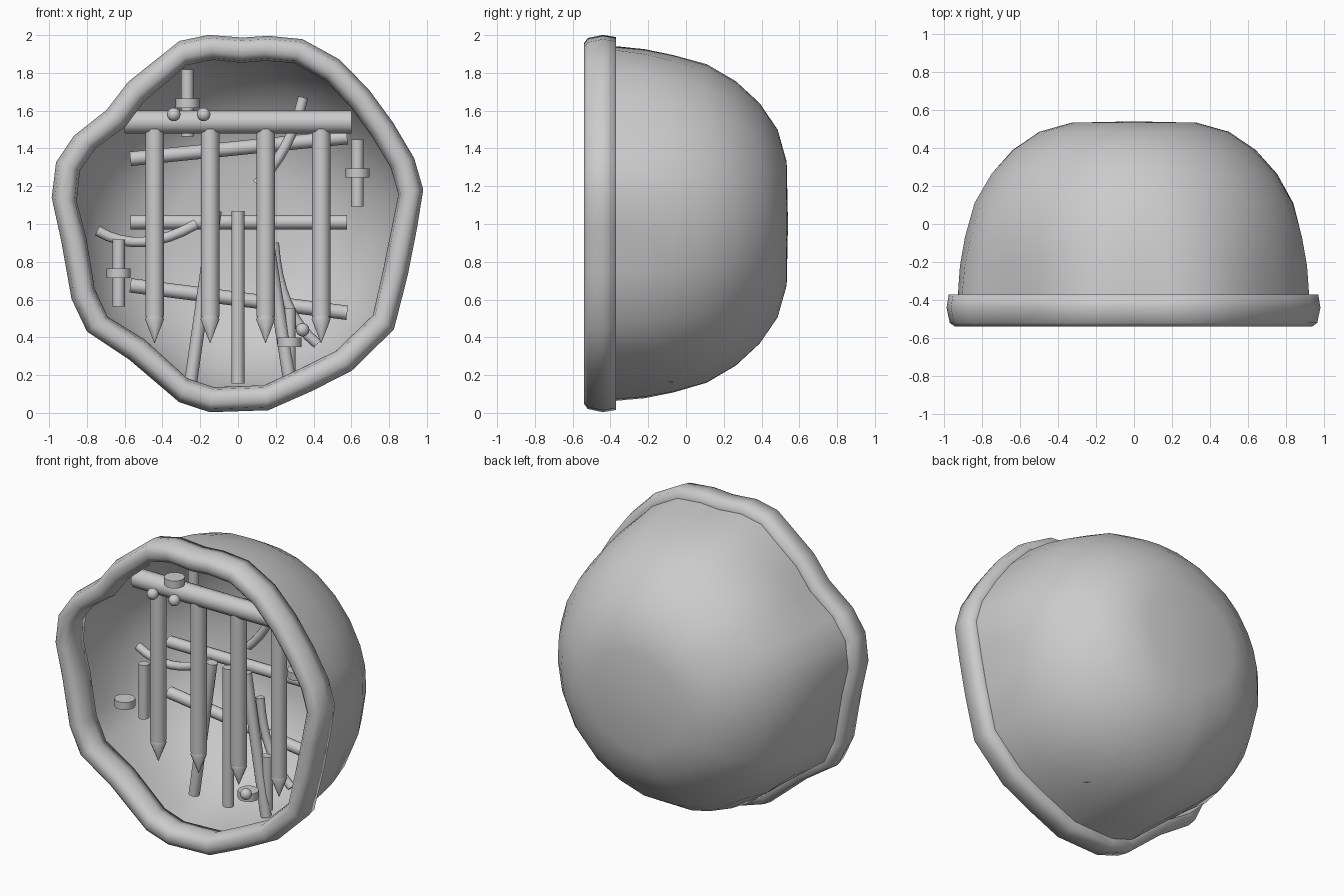
import bpy, bmesh, math
from mathutils import Vector

if "Cube" in bpy.data.objects:
    bpy.data.objects.remove(bpy.data.objects["Cube"])


def finish(name, bm, angle=50):
    bmesh.ops.recalc_face_normals(bm, faces=bm.faces[:])
    me = bpy.data.meshes.new(name)
    bm.to_mesh(me)
    bm.free()
    ob = bpy.data.objects.new(name, me)
    bpy.context.collection.objects.link(ob)
    bpy.ops.object.select_all(action='DESELECT')
    ob.select_set(True)
    bpy.context.view_layer.objects.active = ob
    bpy.ops.object.shade_smooth_by_angle(angle=math.radians(angle))
    return ob


def bridge(bm, a, b):
    n = len(a)
    for i in range(n):
        bm.faces.new((a[i], a[(i + 1) % n], b[(i + 1) % n], b[i]))


def tube(name, pts, radii, sides=10):
    """Capped round bar through the points; one radius or one per point."""
    pts = [Vector(p) for p in pts]
    if not isinstance(radii, (list, tuple)):
        radii = [radii] * len(pts)
    bm = bmesh.new()
    rings = []
    for i, p in enumerate(pts):
        d = (pts[min(i + 1, len(pts) - 1)] - pts[max(i - 1, 0)]).normalized()
        u = d.cross(Vector((0, 1, 0))).normalized()
        v = d.cross(u)
        rings.append([bm.verts.new(p + radii[i] * (u * math.cos(t) + v * math.sin(t)))
                      for t in (2 * math.pi * k / sides for k in range(sides))])
    for a, b in zip(rings, rings[1:]):
        bridge(bm, a, b)
    bm.faces.new(rings[0])
    bm.faces.new(rings[-1])
    return finish(name, bm)


def curve_points(a, b, c, n=8):
    """Smooth arc through three points."""
    a, b, c = Vector(a), Vector(b), Vector(c)
    m = 2 * b - (a + c) / 2
    return [a * (1 - t) ** 2 + m * 2 * t * (1 - t) + c * t * t
            for t in (i / n for i in range(n + 1))]


# Irregular opening outline (x, z), clockwise from the top
outline = [(-.145, 1.935), (.02, 1.92), (.15, 1.93), (.32, 1.915), (.50, 1.815), (.645, 1.665),
           (.765, 1.50), (.87, 1.325), (.915, 1.17), (.88, .975), (.835, .75), (.77, .48),
           (.56, .275), (.36, .175), (.15, .08), (-.14, .07), (-.29, .12), (-.535, .335),
           (-.745, .47), (-.82, .63), (-.87, .92), (-.92, 1.13), (-.90, 1.305),
           (-.81, 1.435), (-.645, 1.56), (-.54, 1.70), (-.29, 1.905)]
polar = [(math.hypot(x, z - 1), math.atan2(z - 1, x)) for x, z in outline]


def ring_verts(bm, radius_fn, y):
    return [bm.verts.new((radius_fn(r) * math.cos(a), y, 1 + radius_fn(r) * math.sin(a)))
            for r, a in polar]


# Thick rim around the opening
bm = bmesh.new()
section = [(.067, -.44), (.05, -.52), (.022, -.54), (-.025, -.54),
           (-.055, -.51), (-.067, -.44), (-.05, -.37), (.055, -.37)]
rings = [ring_verts(bm, lambda r, o=o: r + o, y) for o, y in section]
for a, b in zip(rings, rings[1:] + rings[:1]):
    bridge(bm, a, b)
finish("rim", bm, 85)

# Hollow bowl, fading from the outline to round at the back
bm = bmesh.new()
profile = [(-.38, .922, 0), (-.22, .915, .3), (-.07, .893, .6), (.11, .845, .8), (.265, .755, .9),
           (.39, .64, 1), (.485, .5, 1), (.533, .33, 1)]
rings = []
for y, rad, blend in profile:
    rings.append(ring_verts(
        bm, lambda r: rad * ((1 - blend) * (r + .005) / .92 + blend), y))
for a, b in zip(rings, rings[1:]):
    bridge(bm, a, b)
pole = bm.verts.new((0, .54, 1))
last = rings[-1]
for i in range(len(last)):
    bm.faces.new((last[i], last[(i + 1) % len(last)], pole))
finish("bowl", bm, 60)

# Gate: top beam and four pointed bars
GY = -.2
tube("top_beam", [(-.6, GY, 1.54), (.6, GY, 1.54)], .062)
for i, x in enumerate((-.442, -.148, .146, .44)):
    tube(f"gate_bar_{i}", [(x, GY, .51), (x, GY, 1.52)], .049)
    tube(f"gate_spike_{i}", [(x, GY, .37), (x, GY, .495), (x, GY, .52)], [.001, .05, .04])

# Cross bars behind the gate
for i, (zl, zr) in enumerate(((1.345, 1.46), (1.01, 1.01), (.675, .53))):
    tube(f"cross_bar_{i}", [(-.57, .1, zl), (.578, .1, zr)], .038)

# Fanned posts rising from the floor
for i, (xb, xt, zb) in enumerate(((-.25, -.12, .165), (0, 0, .155), (.275, .13, .16))):
    tube(f"floor_post_{i}", [(xb, -.1, zb), (xt, -.1, 1.07)], .034)

# Curved pipes
pipes = [((-.745, .02, .965), (-.5, .02, .905), (-.22, .02, 1.0)),
         ((.345, -.03, 1.67), (.25, -.03, 1.41), (.1, -.03, 1.21)),
         ((.19, -.04, .9), (.26, -.04, .58), (.42, -.04, .365))]
for i, p in enumerate(pipes):
    tube(f"curved_pipe_{i}", curve_points(*p), .027)

# Short pegs with a loose collar in front of each
for i, (x, z) in enumerate(((-.268, 1.64), (.632, 1.27), (-.632, .74), (.272, .375))):
    tube(f"peg_{i}", [(x, -.08, z - .178), (x, -.08, z + .178)], .033)
    tube(f"collar_{i}", [(x, -.28, z - .025), (x, -.28, z + .025)], .064)

# Small beads
for i, (x, z) in enumerate(((-.34, 1.58), (-.182, 1.58), (.342, .44))):
    bm = bmesh.new()
    bmesh.ops.create_uvsphere(bm, u_segments=12, v_segments=8, radius=.036)
    bmesh.ops.translate(bm, verts=bm.verts[:], vec=(x, -.405, z))
    finish(f"bead_{i}", bm, 60)
